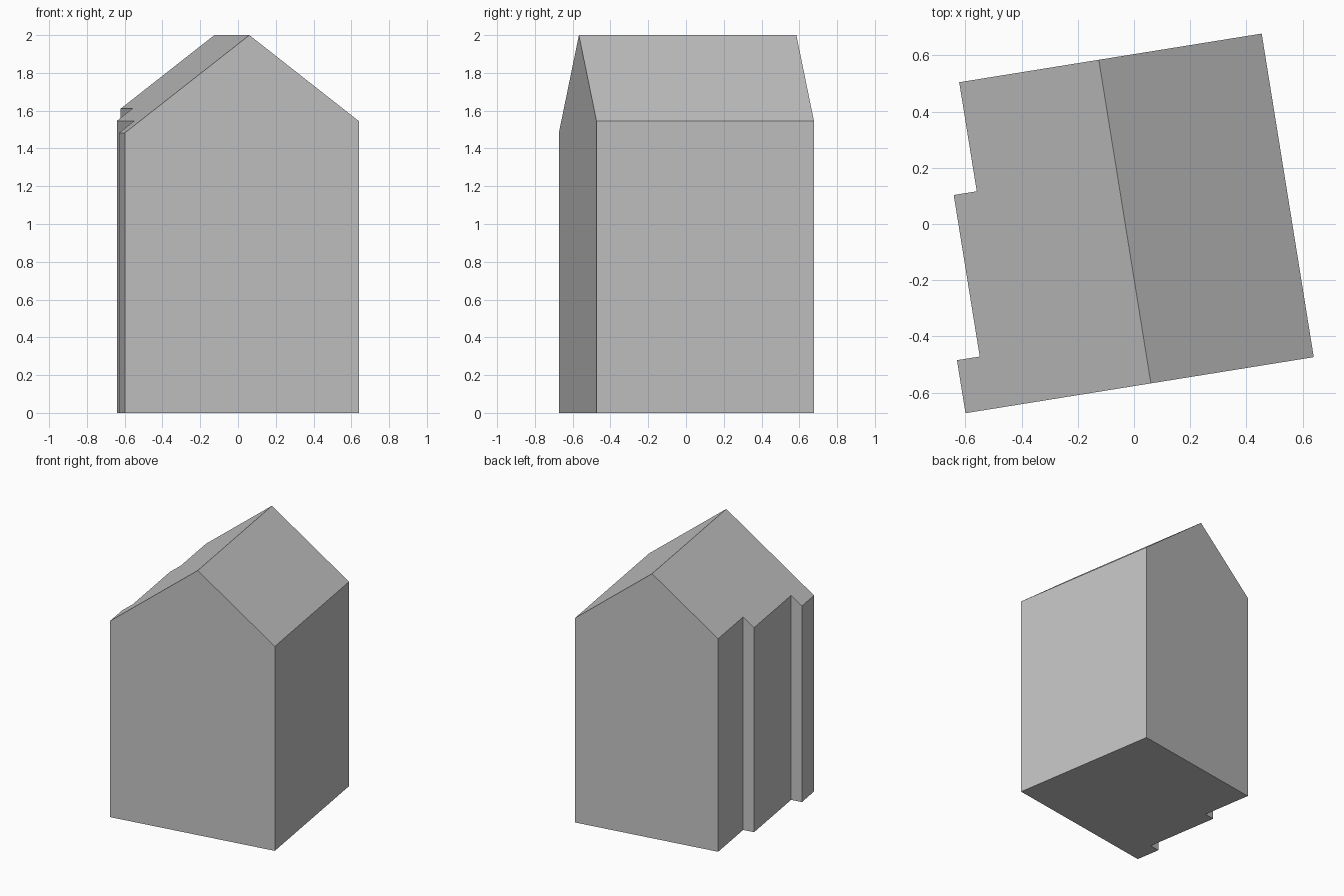
import bpy, bmesh, math
from mathutils import Matrix, Vector

cube = bpy.data.objects.get("Cube")
if cube:
    bpy.data.objects.remove(cube, do_unlink=True)

# Single plain grey
grey = bpy.data.materials.new("plain grey")
grey.use_nodes = True
colour = (0.55, 0.55, 0.55, 1)
grey.diffuse_color = colour
grey.node_tree.nodes["Principled BSDF"].inputs["Base Color"].default_value = colour

LENGTH, RIDGE, PITCH = 1.166, 2.0, 0.775
RIGHT = 0.587
# Stepped side wall: distance from ridge, start and end along the ridge
STEPS = [(-0.668, 0, 0.191), (-0.586, 0.191, 0.773), (-0.503, 0.773, LENGTH)]

# Footprint, with the ridge along local y at x = 0
outline = [(RIGHT, 0), (RIGHT, LENGTH)]
for x, start, end in reversed(STEPS):
    outline += [(x, end), (x, start)]

# Walls rise above the ridge, then both roof slopes are cut off them
bm = bmesh.new()
base = bm.faces.new([bm.verts.new((x, y, 0)) for x, y in outline])
top = bmesh.ops.extrude_face_region(bm, geom=[base], use_keep_orig=True)
bmesh.ops.translate(bm, vec=(0, 0, RIDGE + 0.2),
                    verts=[g for g in top["geom"] if isinstance(g, bmesh.types.BMVert)])
for side in (-1, 1):
    bmesh.ops.bisect_plane(bm, geom=bm.verts[:] + bm.edges[:] + bm.faces[:],
                           plane_co=(0, 0, RIDGE),
                           plane_no=Vector((side * PITCH, 0, 1)).normalized(),
                           clear_outer=True)
    bmesh.ops.holes_fill(bm, edges=[e for e in bm.edges if e.is_boundary], sides=0)

# Turn on the plot and place the front end of the ridge
place = Matrix.Translation((0.06, -0.567, 0)) @ Matrix.Rotation(math.radians(9.14), 4, "Z")
bmesh.ops.transform(bm, matrix=place, verts=bm.verts[:])
bmesh.ops.recalc_face_normals(bm, faces=bm.faces[:])

mesh = bpy.data.meshes.new("gabled_house")
bm.to_mesh(mesh)
bm.free()
mesh.materials.append(grey)
house = bpy.data.objects.new("gabled_house", mesh)
bpy.context.collection.objects.link(house)
